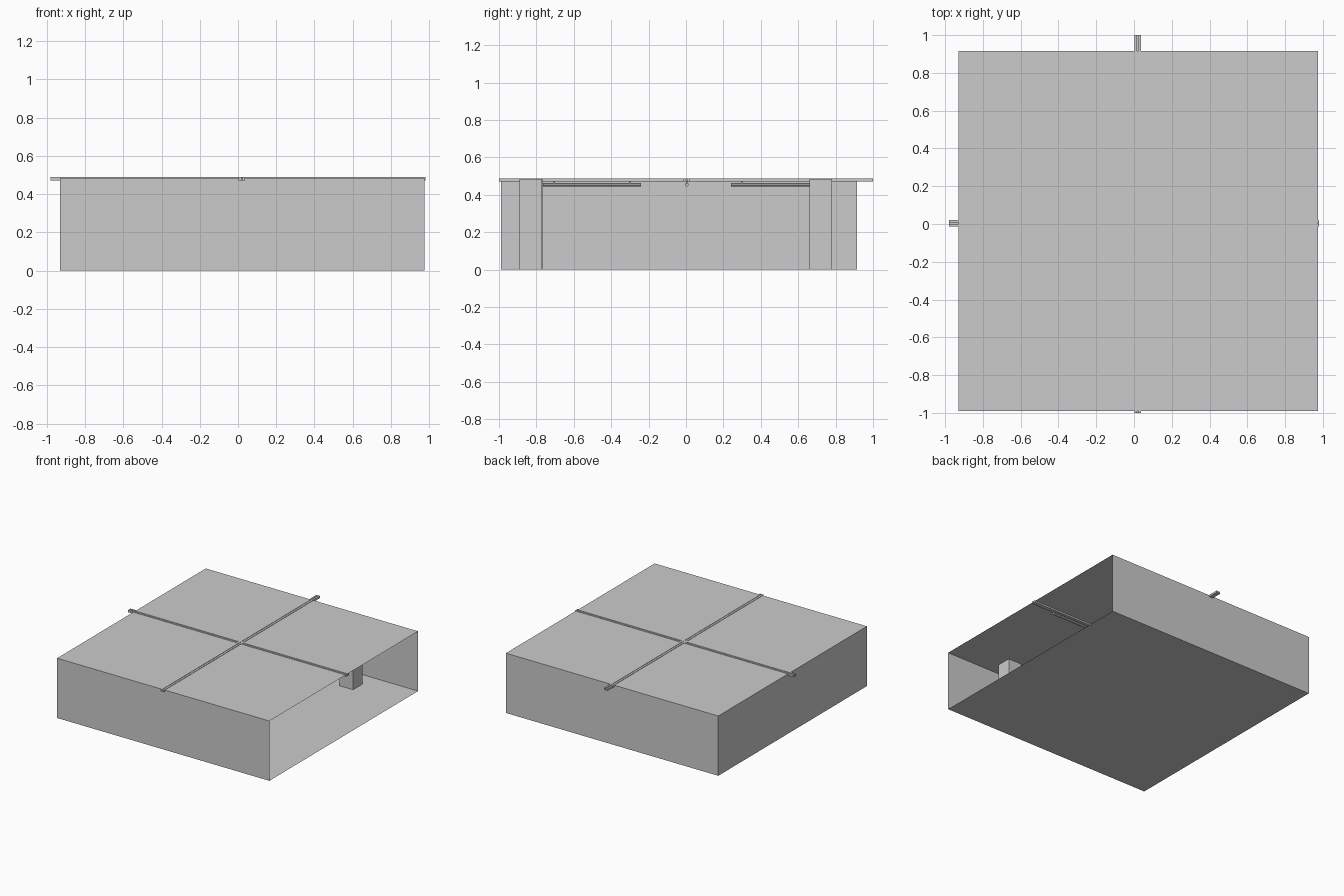
import bpy, bmesh
from mathutils import Vector

if "Cube" in bpy.data.objects:
    bpy.data.objects.remove(bpy.data.objects["Cube"])

H = 0.485                      # ceiling height
X0, X1 = -0.93, 0.975          # room extents
Y0, Y1 = -0.99, 0.915
CX, CY = 0.02, 0.004           # rail crossing point


def finish(name, bm, normals=True):
    if normals:
        bmesh.ops.recalc_face_normals(bm, faces=bm.faces)
    mesh = bpy.data.meshes.new(name)
    bm.to_mesh(mesh)
    bm.free()
    ob = bpy.data.objects.new(name, mesh)
    bpy.context.collection.objects.link(ob)
    return ob


def box(name, lo, hi, open_side=None):
    lo, hi = Vector(lo), Vector(hi)
    bm = bmesh.new()
    bmesh.ops.create_cube(bm, size=1)
    bmesh.ops.scale(bm, vec=hi - lo, verts=bm.verts)
    bmesh.ops.translate(bm, vec=(lo + hi) / 2, verts=bm.verts)
    if open_side:
        side = Vector(open_side)
        bm.normal_update()
        gone = [f for f in bm.faces if f.normal.dot(side) > 0.9]
        bmesh.ops.delete(bm, geom=gone, context='FACES')
    return finish(name, bm, not open_side)


def extrude(name, profile, axis, start, end):
    """Extrude a (sideways, z) profile along x or y through the crossing point."""
    def place(s, z, t):
        return (t, CY + s, z) if axis == 'x' else (CX + s, t, z)
    bm = bmesh.new()
    face = bm.faces.new([bm.verts.new(place(s, z, start)) for s, z in profile])
    ext = bmesh.ops.extrude_face_region(bm, geom=[face], use_keep_orig=True)
    verts = [g for g in ext['geom'] if isinstance(g, bmesh.types.BMVert)]
    d = end - start
    bmesh.ops.translate(bm, vec=(d, 0, 0) if axis == 'x' else (0, d, 0), verts=verts)
    return finish(name, bm)


# Thin room shell, open on the right
box("room_shell", (X0, Y0, 0), (X1, Y1, H), open_side=(1, 0, 0))

# Columns: three at the front, two at the back
for i, (x, y) in enumerate([(-0.47, -0.83), (0.02, -0.828), (0.51, -0.83),
                            (-0.47, 0.72), (0.51, 0.72)]):
    box(f"column_{i + 1}", (x - 0.06, y - 0.06, 0), (x + 0.06, y + 0.06, H))

# Crossing ceiling rails with a narrow slot along the top
w, s, top, bottom, slot = 0.017, 0.003, 0.488, 0.472, 0.477
rail = [(-w, bottom), (w, bottom), (w, top), (s, top),
        (s, slot), (-s, slot), (-s, top), (-w, top)]
extrude("rail_lengthwise", rail, 'y', -1.0, 1.0)
extrude("rail_crosswise", rail, 'x', -0.98, 0.98)

# Lamp bars hanging under each rail arm
r, c, z = 0.010, 0.004, 0.454
lamp = [(-r, z - c), (-c, z - r), (c, z - r), (r, z - c),
        (r, z + c), (c, z + r), (-c, z + r), (-r, z + c)]
for axis, mid in (('x', CX), ('y', 0.0)):
    for sign in (-1, 1):
        a, b = sorted((mid + sign * 0.24, mid + sign * 0.765))
        extrude(f"lamp_{axis}", lamp, axis, a, b)
        # Short hangers near both lamp ends
        for t in (a + 0.06, b - 0.06):
            stem = [(-0.003, 0.46), (0.003, 0.46), (0.003, 0.473), (-0.003, 0.473)]
            extrude(f"lamp_hanger_{axis}", stem, axis, t - 0.004, t + 0.004)
